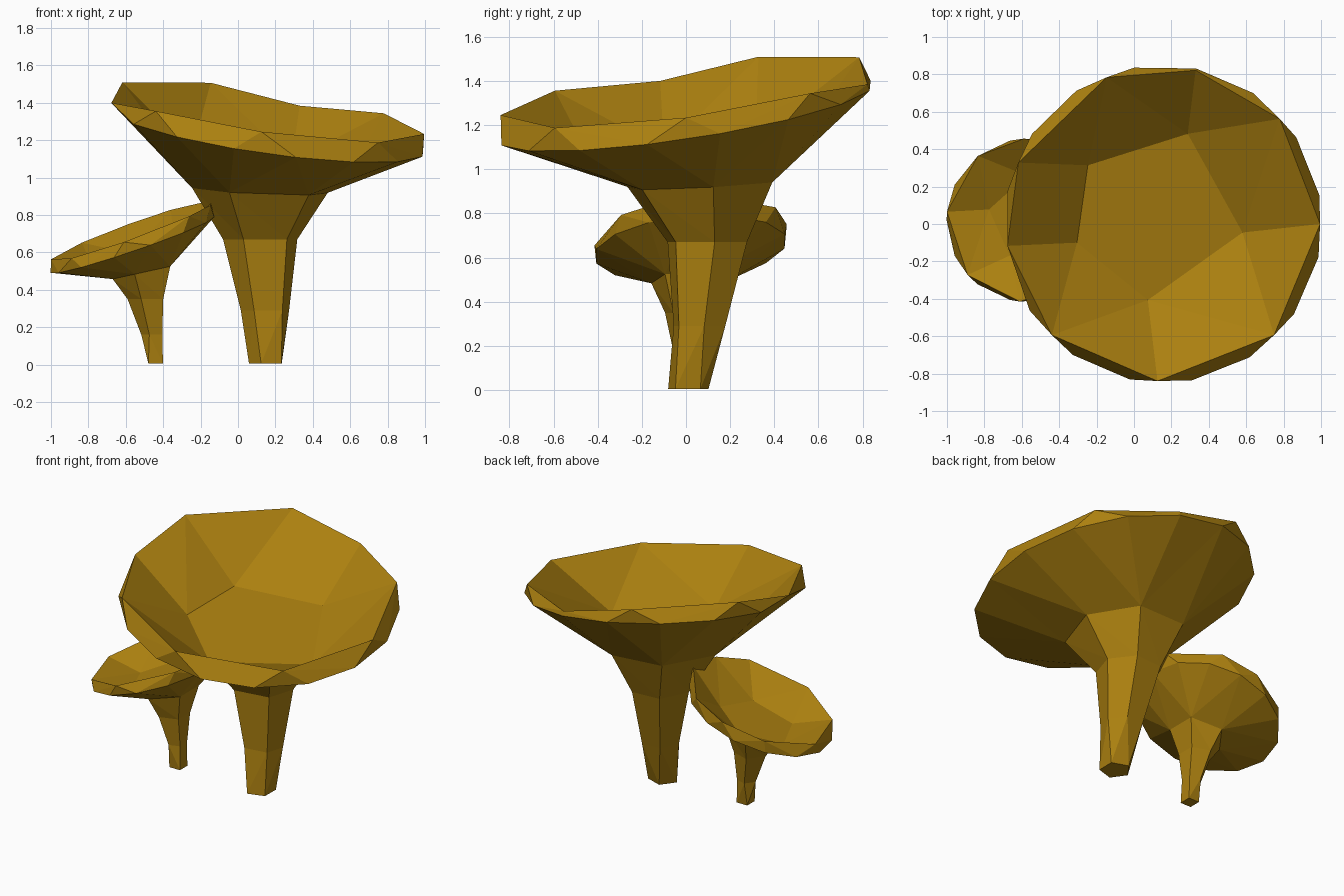
import bpy, bmesh, math

if "Cube" in bpy.data.objects:
    bpy.data.objects.remove(bpy.data.objects["Cube"])

ochre = bpy.data.materials.new("ochre")
ochre.diffuse_color = (0.41, 0.216, 0.005, 1)
ochre.use_nodes = True
ochre.node_tree.nodes["Principled BSDF"].inputs["Base Color"].default_value = ochre.diffuse_color


def even(sides, phase=0):
    return [phase + 360 * i / sides for i in range(sides)]


def tilted_ring(bm, angles, cx, cy, z, r, slope_x=0, slope_y=0, waves=None):
    """Ring of points on a tilted plane, as (angle, vert) pairs."""
    ring = []
    for i, deg in enumerate(angles):
        a = math.radians(deg)
        dx, dy = r * math.cos(a), r * math.sin(a)
        up = waves[i] if waves else 0
        ring.append((a, bm.verts.new((cx + dx, cy + dy, z + slope_x * dx + slope_y * dy + up))))
    return ring


def stitch(bm, a, b):
    """Join two rings of different counts, always advancing the ring that lags."""
    na, nb, i, j = len(a), len(b), 0, 0
    # start both rings at the closest pair of angles
    turned = [(t + math.tau * w, v) for w in (-1, 0, 1) for t, v in b]
    k = min(range(len(turned)), key=lambda q: abs(turned[q][0] - a[0][0]))
    b = turned[k:k + nb]

    def ang(r, q):
        n = len(r)
        return r[q % n][0] + math.tau * (q // n)
    while i < na or j < nb:
        va, vb = a[i % na][1], b[j % nb][1]
        if j >= nb or (i < na and ang(a, i) + ang(a, i + 1) <= ang(b, j) + ang(b, j + 1)):
            i += 1
            bm.faces.new((va, vb, a[i % na][1]))
        else:
            j += 1
            bm.faces.new((va, vb, b[j % nb][1]))


def mushroom(name, rings):
    """Loft from the foot up the stem, out to the cap edge and into the hollow."""
    bm = bmesh.new()
    loops = [tilted_ring(bm, *r) for r in rings]
    for lo, hi in zip(loops, loops[1:]):
        stitch(bm, lo, hi)
    for end in (loops[0], loops[-1]):
        bm.faces.new([v for _, v in end])
    bmesh.ops.recalc_face_normals(bm, faces=bm.faces)
    me = bpy.data.meshes.new(name)
    bm.to_mesh(me)
    bm.free()
    me.materials.append(ochre)
    bpy.context.collection.objects.link(bpy.data.objects.new(name, me))


stem = (10, 65, 123, 183, 243, 315)
lip = even(16, 10.5)
del lip[8]                       # the crest meets the underside directly here
waves = (0, .02, -.03, .03, .015, -.055, -.015, -.02, -.017)

# Ring fields: angles, centre x, centre y, height, radius, slope x, slope y
mushroom("large_mushroom", [
    (even(5, 35), .155, .01, .005, .096),                        # foot
    (stem, .145, .06, .29, .13),
    (stem, .12, .095, .67, .2),
    (stem, .12, .06, .93, .365, -.04, .05),                      # stem top
    (lip, .155, 0, 1.255, .85, -.14, .15),                       # lower lip
    ((0, 42, 78, 111, 157, 188, 225, 268, 315),
     .155, 0, 1.351, .84, -.14, .107, waves),                    # crest
    ((-12, 70, 145, 199, 263), .13, .05, 1.05, .46, -.14, .137),  # hollow
])
mushroom("small_mushroom", [
    (even(4, 45), -.44, 0, .005, .055),
    (even(5, 36), -.455, .005, .16, .062),
    (even(5, 36), -.485, .005, .35, .105),
    (even(5, 36), -.5, .005, .495, .17, .22),
    (even(14), -.565, .02, .64, .437, .34, .08),
    ((14, 62, 93, 128, 174, 222, 264, 314, 343), -.565, .02, .715, .437, .36, .1),
    (even(5, 24), -.55, .03, .58, .23, .33, .1),
])
